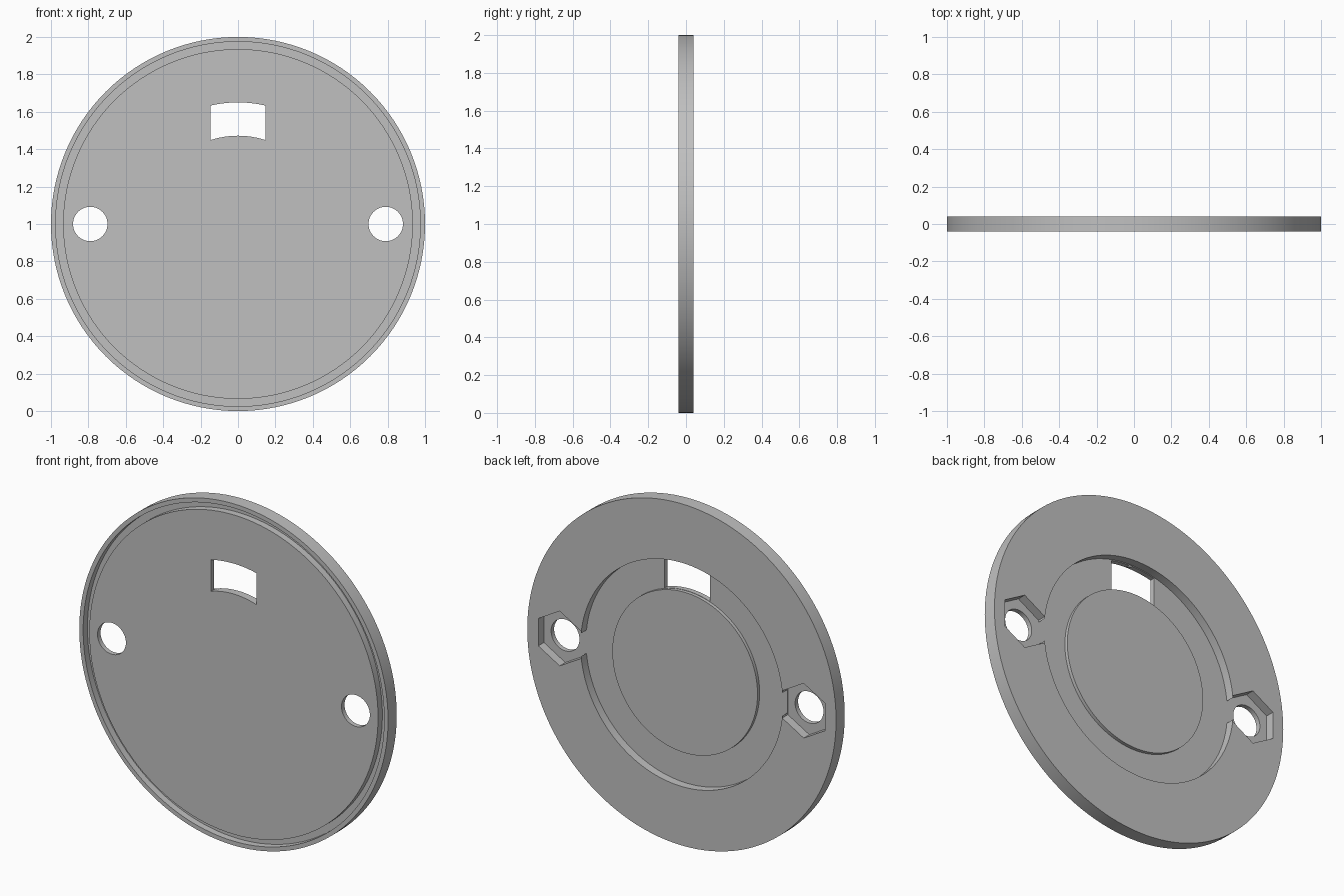
import bpy, bmesh, math

cube = bpy.data.objects.get("Cube")
if cube:
    bpy.data.objects.remove(cube, do_unlink=True)

HALF = 0.04          # half thickness of the plate
SEGMENTS = 128

grey = bpy.data.materials.new("plain_grey")
grey.use_nodes = True
colour = (0.53, 0.53, 0.53, 1)
grey.diffuse_color = colour
grey.node_tree.nodes["Principled BSDF"].inputs["Base Color"].default_value = colour


def add_object(name, bm):
    bmesh.ops.recalc_face_normals(bm, faces=bm.faces)
    mesh = bpy.data.meshes.new(name)
    bm.to_mesh(mesh)
    bm.free()
    mesh.materials.append(grey)
    obj = bpy.data.objects.new(name, mesh)
    bpy.context.collection.objects.link(obj)
    return obj


def lathe(name, profile):
    """Spin (radius, y) points around the y axis through z = 1."""
    bm = bmesh.new()
    verts = [bm.verts.new((r, y, 1)) for r, y in profile]
    edges = [bm.edges.new(pair) for pair in zip(verts, verts[1:])]
    bmesh.ops.spin(bm, geom=verts + edges, cent=(0, 0, 1), axis=(0, 1, 0),
                   angle=math.tau, steps=SEGMENTS)
    bmesh.ops.remove_doubles(bm, verts=bm.verts, dist=0.0005)
    return add_object(name, bm)


def prism(name, outline, y0, y1):
    """Extrude an (x, z) outline from y0 to y1."""
    bm = bmesh.new()
    face = bm.faces.new([bm.verts.new((x, y0, z)) for x, z in outline])
    new = bmesh.ops.extrude_face_region(bm, geom=[face])["geom"]
    moved = [v for v in new if isinstance(v, bmesh.types.BMVert)]
    bmesh.ops.translate(bm, verts=moved, vec=(0, y1 - y0, 0))
    obj = add_object(name, bm)
    obj.hide_render = True
    return obj


def polygon(cx, radius, sides):
    turn = math.tau / sides
    return [(cx + radius * math.sin(i * turn), 1 + radius * math.cos(i * turn))
            for i in range(sides)]


def arc(radius, half_width, steps=12):
    limit = math.asin(half_width / radius)
    angles = [limit * (2 * i / steps - 1) for i in range(steps + 1)]
    return [(radius * math.sin(a), 1 + radius * math.cos(a)) for a in angles]


# Disc with a seal groove in front, and a ring pocket around a low boss behind
plate = lathe("round_plate", [
    (0, -HALF), (0.935, -HALF), (0.935, 0), (0.975, 0), (0.975, -HALF),
    (1, -HALF), (1, HALF), (0.655, HALF), (0.655, -0.01),
    (0.47, -0.01), (0.47, 0.01), (0, 0.01)])

# Curved window, bolt holes and hexagonal nut pockets
cutters = [prism("window_cutter", arc(0.65, 0.147) + arc(0.472, 0.147)[::-1], -0.1, 0.1)]
for side, x in (("left", 0.79), ("right", -0.79)):
    cutters.append(prism(side + "_bolt_hole_cutter", polygon(x, 0.092, 48), -0.1, 0.1))
    cutters.append(prism(side + "_nut_pocket_cutter", polygon(x, 0.16, 6), -0.012, 0.1))

bpy.context.view_layer.objects.active = plate
plate.select_set(True)
for cutter in cutters:
    mod = plate.modifiers.new(cutter.name, "BOOLEAN")
    mod.operation = "DIFFERENCE"
    mod.solver = "EXACT"
    mod.object = cutter
    bpy.ops.object.modifier_apply(modifier=mod.name)
for cutter in cutters:
    bpy.data.objects.remove(cutter, do_unlink=True)

bpy.ops.object.select_all(action="DESELECT")
plate.select_set(True)
bpy.ops.object.shade_smooth_by_angle(angle=math.radians(30))
